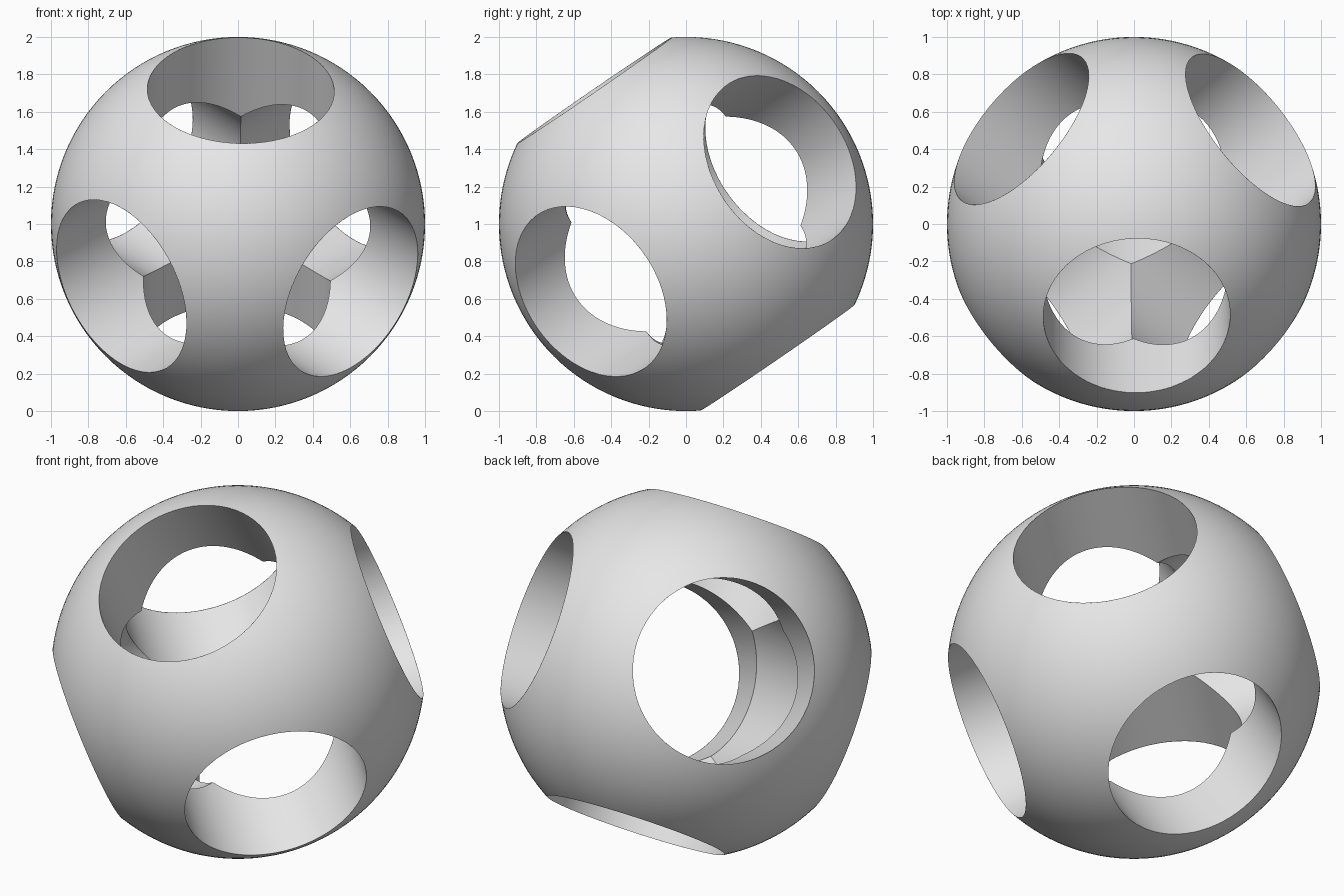
import bpy
import bmesh
from math import cos, sin, pi, sqrt
from mathutils import Matrix, Vector

if "Cube" in bpy.data.objects:
    bpy.data.objects.remove(bpy.data.objects["Cube"], do_unlink=True)

HOLE_RADIUS = 0.5
RIM = sqrt(1 - HOLE_RADIUS ** 2)  # distance of each hole rim from the centre
SEGMENTS = 128

# Plain grey material
grey = bpy.data.materials.new("plain_grey")
grey.use_nodes = True
colour = (0.8, 0.8, 0.8, 1)
grey.diffuse_color = colour
grey.node_tree.nodes["Principled BSDF"].inputs["Base Color"].default_value = colour

# Three mutually perpendicular hole axes
upper = Vector((0.017, -0.566, 0.825)).normalized()
lower = Vector((0.693, -0.583, -0.419))
lower = (lower - lower.project(upper)).normalized()
axes = [upper, lower, upper.cross(lower)]


def open_hole(bm, direction):
    """Slice the cap off the sphere, leaving a round opening."""
    bmesh.ops.bisect_plane(
        bm, geom=bm.verts[:] + bm.edges[:] + bm.faces[:],
        plane_co=direction * RIM, plane_no=direction, clear_outer=True)


def hole_wall(bm, u, v, w, side):
    """Line a hole from its rim down to where the crossing holes meet it."""
    inner, outer = [], []
    for i in range(SEGMENTS):
        angle = 2 * pi * i / SEGMENTS
        c, s = cos(angle), sin(angle)
        around = (u * c + v * s) * HOLE_RADIUS
        depth = HOLE_RADIUS * max(abs(c), abs(s))
        inner.append(bm.verts.new(around + w * side * depth))
        outer.append(bm.verts.new(around + w * side * RIM))
    for i in range(SEGMENTS):
        quad = [inner[i - 1], inner[i], outer[i], outer[i - 1]]
        bm.faces.new(quad if side < 0 else quad[::-1])


# Ball shell with six openings, lined by the hole walls
bm = bmesh.new()
bmesh.ops.create_uvsphere(bm, u_segments=SEGMENTS, v_segments=SEGMENTS // 2, radius=1)
for axis in axes:
    for side in (-1, 1):
        open_hole(bm, axis * side)
for i in range(3):
    for side in (-1, 1):
        hole_wall(bm, axes[i - 2], axes[i - 1], axes[i], side)
bmesh.ops.remove_doubles(bm, verts=bm.verts[:], dist=0.00001)

# Smooth surfaces with crisp edges where holes meet
for face in bm.faces:
    face.smooth = True
for edge in bm.edges:
    edge.smooth = edge.calc_face_angle(0) < 0.5

bmesh.ops.transform(bm, matrix=Matrix.Translation((0, 0, 1)), verts=bm.verts[:])
mesh = bpy.data.meshes.new("pierced_ball")
bm.to_mesh(mesh)
bm.free()
mesh.materials.append(grey)
ball = bpy.data.objects.new("pierced_ball", mesh)
bpy.context.collection.objects.link(ball)
